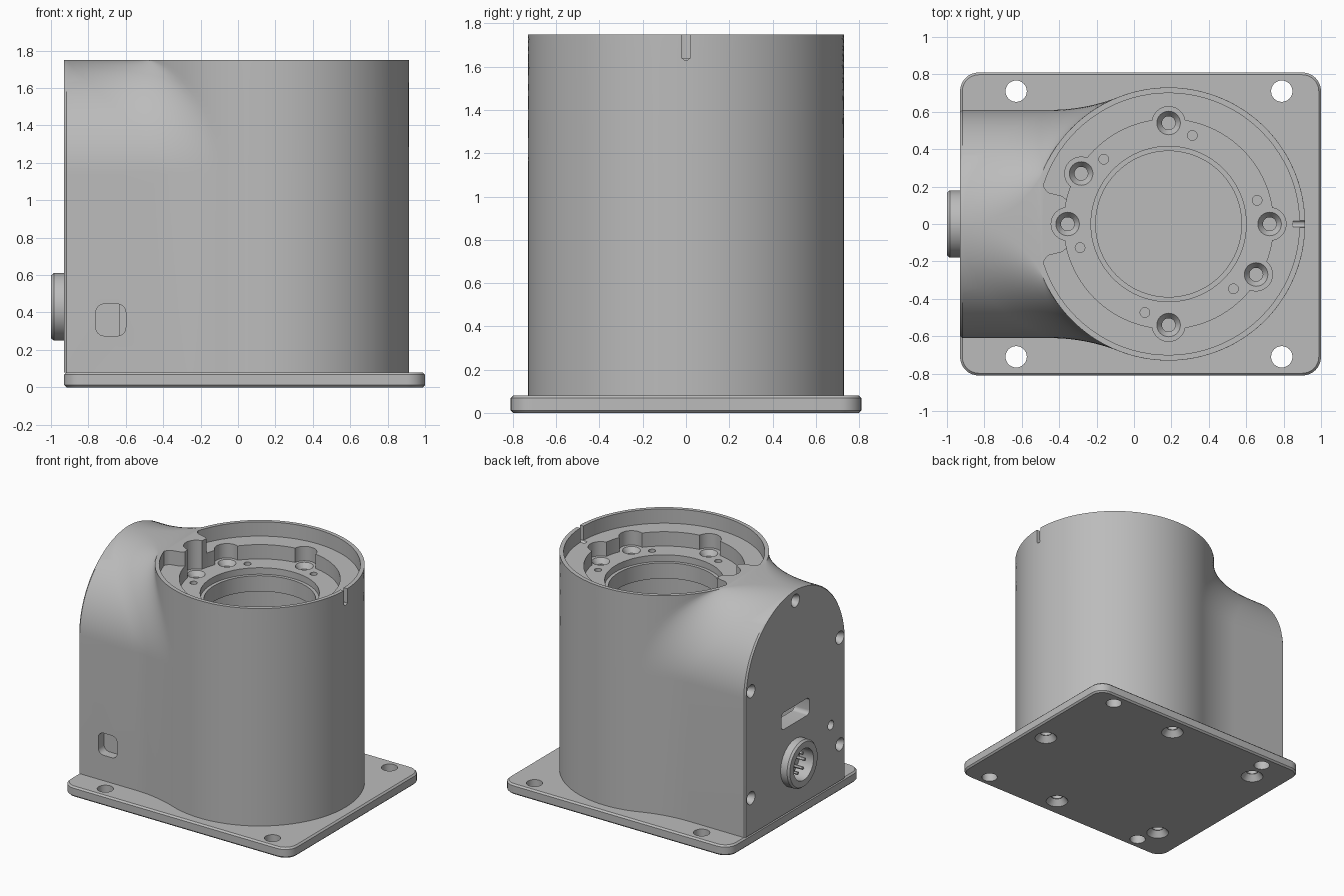
import bpy, bmesh, math
from mathutils import Matrix, Vector

if "Cube" in bpy.data.objects:
    bpy.data.objects.remove(bpy.data.objects["Cube"])

grey = bpy.data.materials.new("satin grey")
grey.use_nodes = True
colour = (0.5, 0.5, 0.5, 1)
grey.diffuse_color = colour
grey.node_tree.nodes["Principled BSDF"].inputs["Base Color"].default_value = colour

CX, R, W = 0.185, 0.73, 0.61      # barrel axis, barrel radius, housing half width
BACK, FLOOR, TOP = -0.93, 0.08, 1.75
SPRING = TOP - W                  # height where the arch begins
AXES = {"z": Matrix(), "x": Matrix.Rotation(math.pi / 2, 4, "Y"),
        "y": Matrix.Rotation(-math.pi / 2, 4, "X")}


def make(name, bm):
    bmesh.ops.recalc_face_normals(bm, faces=bm.faces[:])
    mesh = bpy.data.meshes.new(name)
    bm.to_mesh(mesh)
    bm.free()
    mesh.materials.append(grey)
    obj = bpy.data.objects.new(name, mesh)
    bpy.context.collection.objects.link(obj)
    return obj


def loft(name, rings):
    """Skin a stack of equal-length closed rings and cap the ends."""
    bm = bmesh.new()
    rows = [[bm.verts.new(p) for p in ring] for ring in rings]
    n = len(rows[0])
    for a, b in zip(rows, rows[1:]):
        for i in range(n):
            j = (i + 1) % n
            bm.faces.new((a[i], a[j], b[j], b[i]))
    bm.faces.new(rows[0][::-1])
    bm.faces.new(rows[-1])
    return make(name, bm)


def prism(name, outline, low, high):
    return loft(name, [[(x, y, z) for x, y in outline] for z in (low, high)])


def rod(name, start, length, r1, r2=None, axis="z", sides=32):
    """Cylinder or cone running from start along a positive axis."""
    bm = bmesh.new()
    bmesh.ops.create_cone(bm, cap_ends=True, segments=sides, radius1=r1,
                          radius2=r1 if r2 is None else r2, depth=length,
                          matrix=Matrix.Translation(start) @ AXES[axis]
                          @ Matrix.Translation((0, 0, length / 2)))
    return make(name, bm)


def rounded_rect(w, h, r, steps=8):
    pts = []
    for k, (sx, sy) in enumerate(((1, 1), (-1, 1), (-1, -1), (1, -1))):
        for i in range(steps + 1):
            a = (k + i / steps) * math.pi / 2
            pts.append((sx * (w / 2 - r) + r * math.cos(a), sy * (h / 2 - r) + r * math.sin(a)))
    return pts


def select(obj):
    bpy.ops.object.select_all(action="DESELECT")
    obj.select_set(True)
    bpy.context.view_layer.objects.active = obj


def cut(obj, cutters):
    for c in cutters:
        select(obj)
        mod = obj.modifiers.new("cut", "BOOLEAN")
        mod.operation, mod.solver, mod.object = "DIFFERENCE", "EXACT", c
        bpy.ops.object.modifier_apply(modifier=mod.name)
        bpy.data.objects.remove(c)


def smooth(obj):
    select(obj)
    bpy.ops.object.shade_smooth_by_angle(angle=math.radians(30))


def on_circle(radius, degrees):
    a = math.radians(degrees)
    return CX + radius * math.cos(a), radius * math.sin(a)


# Base plate with eased edges, corner holes and countersunk screws below
inset = 0.012
plate_rings = []
for z, d in ((0, inset), (inset, 0), (FLOOR - inset, 0), (FLOOR, inset)):
    plate_rings.append([(x + 0.035, y, z) for x, y in
                        rounded_rect(1.93 - 2 * d, 1.62 - 2 * d, 0.1 - d)])
plate = loft("base_plate", plate_rings)
cutters = [rod("cutter", (x, y, -0.1), 0.3, 0.057) for x in (-0.63, 0.79) for y in (-0.71, 0.71)]
for x, y in ((0.845, 0), (CX, 0.66), (CX, -0.66), (-0.68, 0.54), (-0.68, -0.54)):
    cutters.append(rod("cutter", (x, y, -0.01), 0.055, 0.088, 0.045))
    cutters.append(rod("cutter", (x, y, 0.03), 0.04, 0.04))
cut(plate, cutters)
smooth(plate)


# Housing: a barrel blended into an arched block at the back
def housing_slice(w, z):
    fillet = 0.44 + 0.56 * w / W
    off = math.sqrt((R + fillet) ** 2 - (w + fillet) ** 2)
    tangent = math.atan2(w + fillet, -off)
    side = [(CX + R * math.cos(tangent * i / 40), R * math.sin(tangent * i / 40))
            for i in range(41)]
    start = tangent - math.pi
    for i in range(1, 15):
        a = start + (-math.pi / 2 - start) * i / 14
        side.append((CX - off + fillet * math.cos(a), w + fillet + fillet * math.sin(a)))
    side += [(BACK + 0.012, w), (BACK, max(w - 0.012, w / 2))]
    return [(x, y, z) for x, y in side + [(x, -y) for x, y in side[:0:-1]]]


rings = [housing_slice(W, FLOOR)]
for i in range(25):
    a = math.radians(89.2) * i / 24
    rings.append(housing_slice(W * math.cos(a), SPRING + W * math.sin(a)))
housing = loft("housing", rings)

# Mounting recess: ledge with a full-height tab, then the deeper screw pocket
LEDGE, POCKET = 1.64, 1.53
ledge = [on_circle(0.70, -163 + 326 * i / 80) for i in range(81)]
notch = [(-0.472, 0.182), (-0.455, 0.167), (-0.385, 0.15), (-0.36, 0.13)]
ledge += notch + [(x, -y) for x, y in reversed(notch)]
cutters = [prism("cutter", ledge, LEDGE, 2),
           rod("cutter", (CX, 0, POCKET), 0.5, 0.56, sides=96),
           rod("cutter", (CX, 0, POCKET - 0.05), 0.5, 0.415, sides=96),
           rod("cutter", (CX, 0, 1.2), 0.5, 0.39, sides=96),
           rod("cutter", (CX, 0, 0), 1.36, 0.58, sides=64)]
for angle in (0, 90, 150, 180, 270, 330):
    x, y = on_circle(0.54, angle)
    cutters += [rod("cutter", (x, y, POCKET), 0.5, 0.088),
                rod("cutter", (x, y, POCKET - 0.04), 0.05, 0.035, 0.07),
                rod("cutter", (x, y, POCKET - 0.12), 0.2, 0.036)]
for angle in (15, 75, 135, 195, 255, 315):
    cutters.append(rod("cutter", (*on_circle(0.49, angle), POCKET - 0.1), 0.2, 0.026, sides=16))

# Key slot in the rim
cutters.append(prism("cutter", [(0.85, -0.02), (1, -0.02), (1, 0.02), (0.85, 0.02)], LEDGE, 2))
cutters.append(rod("cutter", (0.85, 0, LEDGE + 0.01), 0.15, 0.02, axis="x", sides=16))

# Equipment bay inside the block
cutters.append(prism("cutter", [(-0.8, -0.48), (0.1, -0.48), (0.1, 0.48), (-0.8, 0.48)], 0, 1.1))

# Side port and back slot openings
port = [(x - 0.68, y + 0.36) for x, y in rounded_rect(0.16, 0.17, 0.045)]
cutters.append(loft("cutter", [[(x, y, z) for x, z in port] for y in (-0.7, -0.4)]))
slot = [(y, z + 0.8) for y, z in rounded_rect(0.34, 0.13, 0.03)]
cutters.append(loft("cutter", [[(x, y, z) for y, z in slot] for x in (-1, -0.7)]))

# Screw holes in the back face
for y, z in ((0, 1.67), (0.54, 1.18), (-0.54, 1.18), (0.54, 0.36), (-0.54, 0.36)):
    cutters.append(rod("cutter", (-0.94, y, z), 0.05, 0.054, 0.03, axis="x"))
    cutters.append(rod("cutter", (-0.94, y, z), 0.12, 0.03, axis="x"))
cutters.append(rod("cutter", (-0.95, -0.43, 0.55), 0.1, 0.035, axis="x"))
cutters.append(rod("cutter", (-0.95, 0, 0.43), 0.3, 0.15, axis="x"))
cut(housing, cutters)
smooth(housing)

# Socket behind the side port
socket = [(-0.8, -0.54), (-0.63, -0.54), (-0.63, -0.42), (-0.8, -0.42)]
prism("port_socket", socket, 0.26, 0.46)

# Round connector with recessed pins
connector = loft("connector", [
    [(x, r * math.cos(i * math.pi / 32), 0.43 + r * math.sin(i * math.pi / 32)) for i in range(64)]
    for x, r in ((-0.82, 0.149), (-0.93, 0.149), (-0.929, 0.18), (-0.985, 0.18), (-1, 0.168))])
cut(connector, [rod("cutter", (-1.1, 0, 0.43), 0.22, 0.12, axis="x", sides=48)])
smooth(connector)
for i in range(7):
    a = math.radians(30 + 50 * i)
    pin = rod("connector_pin", (-0.96, 0.075 * math.cos(a), 0.43 + 0.075 * math.sin(a)),
              0.09, 0.012, axis="x", sides=12)
    smooth(pin)
